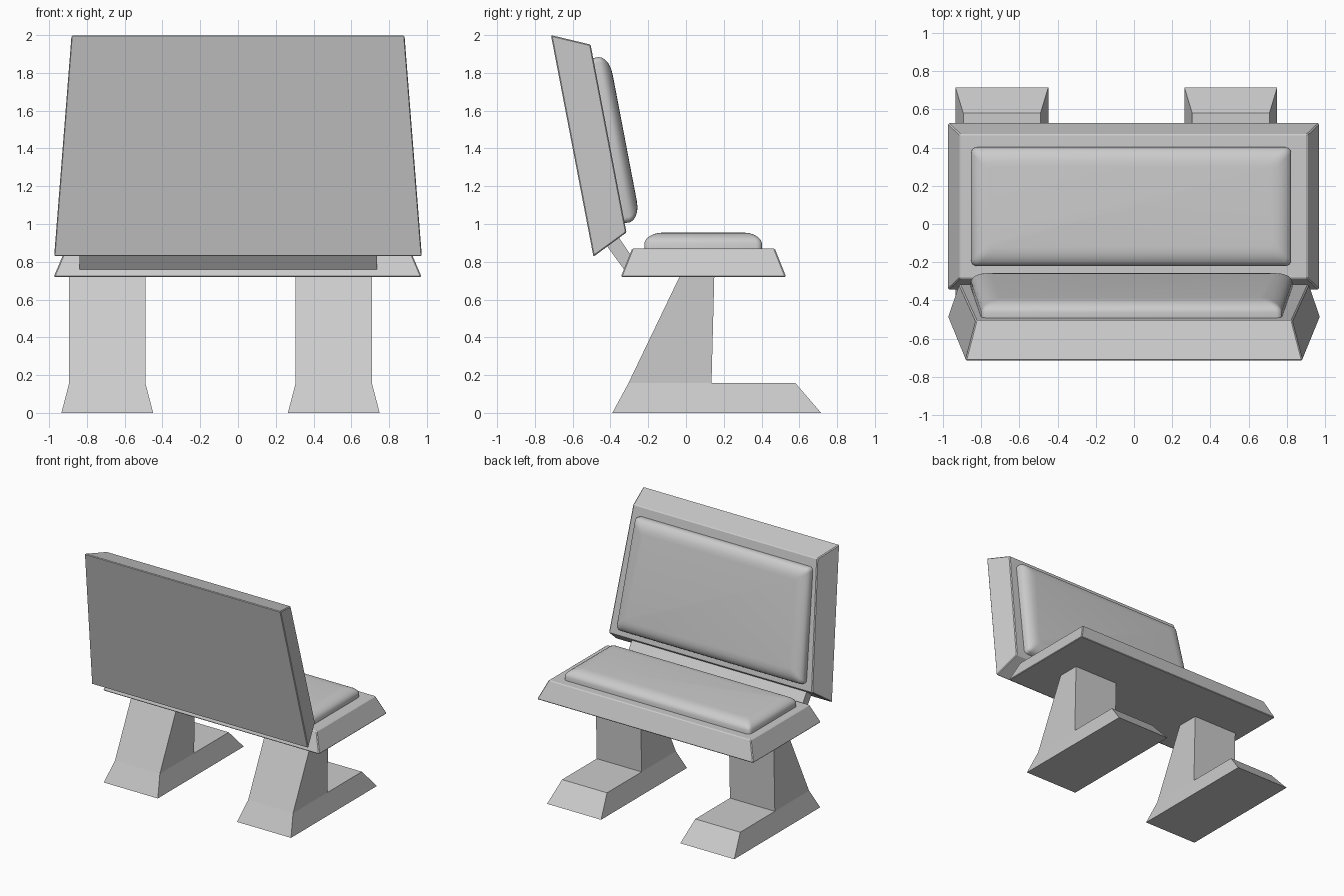
import bpy, bmesh, math
from mathutils import Matrix, Vector

cube = bpy.data.objects.get("Cube")
if cube:
    bpy.data.objects.remove(cube, do_unlink=True)

grey = bpy.data.materials.new("light grey")
grey.use_nodes = True
colour = (0.6, 0.6, 0.6, 1)
grey.diffuse_color = colour
grey.node_tree.nodes["Principled BSDF"].inputs["Base Color"].default_value = colour


def loft(name, rings, bevel=0.0):
    """Join rings of equal length into a closed solid."""
    bm = bmesh.new()
    loops = [[bm.verts.new(p) for p in ring] for ring in rings]
    n = len(loops[0])
    for a, b in zip(loops, loops[1:]):
        for i in range(n):
            j = (i + 1) % n
            bm.faces.new((a[i], a[j], b[j], b[i]))
    bm.faces.new(loops[0][::-1])
    bm.faces.new(loops[-1])
    bmesh.ops.recalc_face_normals(bm, faces=bm.faces)
    mesh = bpy.data.meshes.new(name)
    bm.to_mesh(mesh)
    bm.free()
    mesh.materials.append(grey)
    obj = bpy.data.objects.new(name, mesh)
    bpy.context.collection.objects.link(obj)
    if bevel:
        mod = obj.modifiers.new("edge", "BEVEL")
        mod.width, mod.segments = bevel, 1
    return obj


def rect(x0, x1, y0, y1, z):
    return [(x0, y0, z), (x1, y0, z), (x1, y1, z), (x0, y1, z)]


def rounded(low_half, high_half, y0, y1, inset, z, radius=0.03):
    """Rounded trapezium outline, centred on x, shrunk by inset."""
    ring = []
    corners = [(1, -1, low_half), (1, 1, high_half), (-1, 1, high_half), (-1, -1, low_half)]
    for k, (sx, sy, half) in enumerate(corners):
        cx = sx * (half - inset - radius)
        cy = y0 + inset + radius if sy < 0 else y1 - inset - radius
        for s in range(5):
            a = math.radians(-90 + 90 * k + 22.5 * s)
            ring.append((cx + radius * math.cos(a), cy + radius * math.sin(a), z))
    return ring


def cushion(name, low_half, high_half, y0, y1, matrix):
    """Padded panel with a soft rolled rim."""
    steps = [(0, -0.01), (0, 0.03), (0.008, 0.048), (0.022, 0.062),
             (0.045, 0.075), (0.07, 0.082), (0.1, 0.085)]
    rings = [rounded(low_half, high_half, y0, y1, i, z) for i, z in steps]
    obj = loft(name, rings)
    obj.data.transform(matrix)
    bpy.ops.object.select_all(action="DESELECT")
    obj.select_set(True)
    bpy.context.view_layer.objects.active = obj
    bpy.ops.object.shade_smooth_by_angle(angle=math.radians(50))


# Feet and columns
for side, x in (("right", -0.692), ("left", 0.507)):
    loft(side + "_foot", [rect(x - 0.243, x + 0.243, -0.39, 0.715, 0),
                          rect(x - 0.202, x + 0.202, -0.305, 0.58, 0.157)])
    loft(side + "_column", [rect(x - 0.202, x + 0.202, -0.305, 0.135, 0.157),
                            rect(x - 0.202, x + 0.202, -0.03, 0.15, 0.73)])

# Seat slab and its padding
loft("seat", [rect(-0.976, 0.972, -0.345, 0.53, 0.72),
              rect(-0.912, 0.908, -0.285, 0.47, 0.87)], 0.006)
cushion("seat_cushion", 0.838, 0.838, -0.22, 0.402, Matrix.Translation((-0.015, 0, 0.87)))

# Backrest slab, from rear face to padded face
back_low, back_high = Vector((0, -0.315, 0.955)), Vector((0, -0.505, 1.95))


def panel(low_half, high_half, low, high):
    return [(-low_half, *low), (low_half, *low), (high_half, *high), (-high_half, *high)]


loft("backrest", [panel(0.975, 0.883, (-0.49, 0.827), (-0.715, 2.0)),
                  panel(0.915, 0.828, back_low.yz, back_high.yz)], 0.006)

# Backrest padding, laid on the padded face
up = (back_high - back_low).normalized()
right = Vector((-1, 0, 0))
out = right.cross(up)
frame = Matrix((right, up, out)).transposed().to_4x4()
frame.translation = back_low + Vector((-0.013, 0, 0))
cushion("back_cushion", 0.842, 0.788, 0.05, 0.94, frame)

# Bracket plate joining seat and backrest
profile = [(-0.46, 0.94), (-0.325, 0.755), (-0.275, 0.81), (-0.36, 0.935)]
loft("back_bracket", [[(x, y, z) for y, z in profile] for x in (-0.838, 0.735)])
